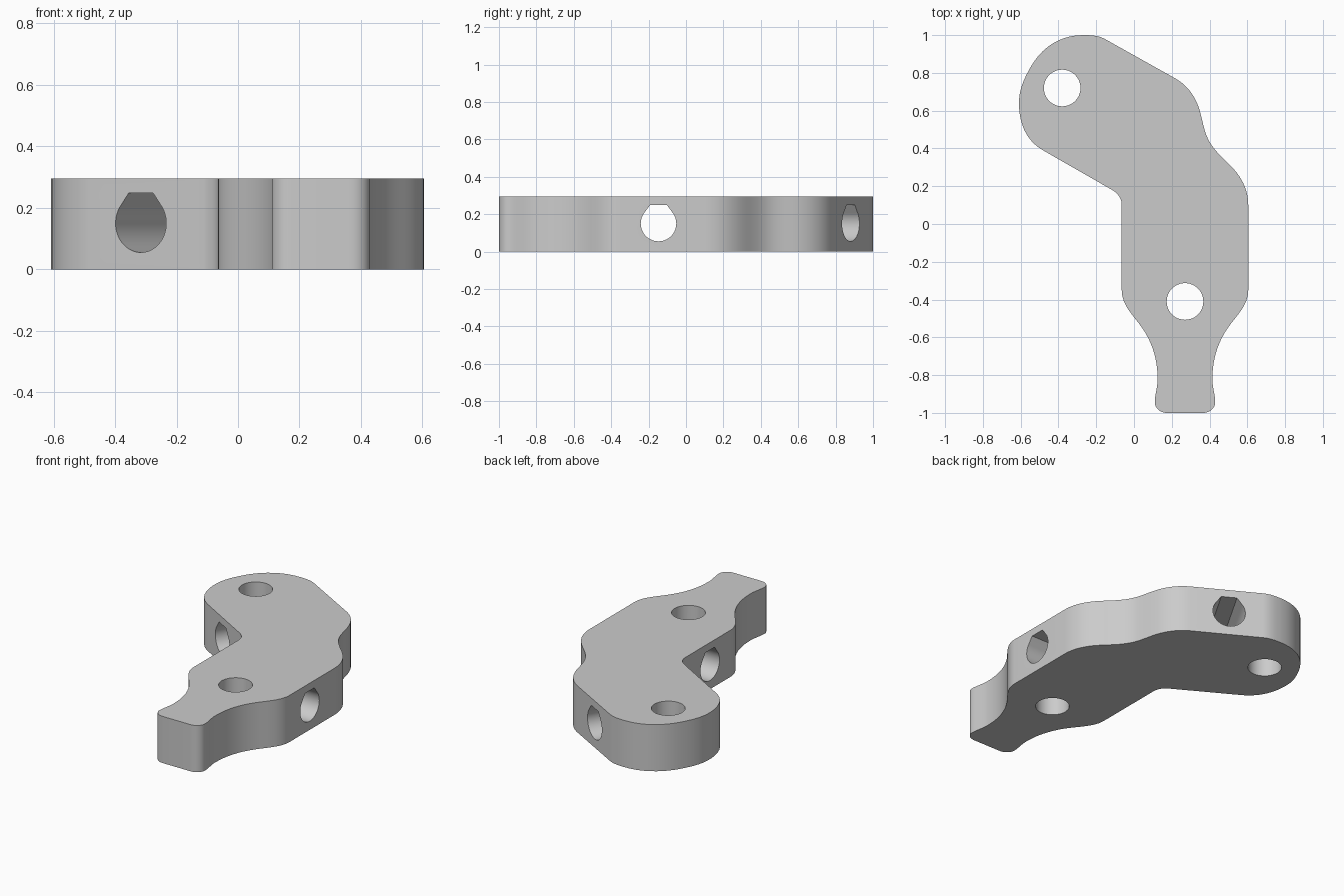
import bpy
import bmesh
from math import sin, cos, radians
from mathutils import Vector, Matrix

cube = bpy.data.objects.get("Cube")
if cube:
    bpy.data.objects.remove(cube, do_unlink=True)

HEIGHT = 0.295
AXIS_X = 0.27      # mirror line of the lower arm
HOLE_R = 0.097
STEPS = 10

grey = bpy.data.materials.new("light grey")
grey.use_nodes = True
colour = (0.6, 0.6, 0.6, 1)
grey.diffuse_color = colour
grey.node_tree.nodes["Principled BSDF"].inputs["Base Color"].default_value = colour


def smooth_outline(nodes):
    """Closed curve through (x, y, heading in degrees) nodes."""
    points = []
    for a, b in zip(nodes, nodes[1:] + nodes[:1]):
        p, q = Vector(a[:2]), Vector(b[:2])
        reach = (q - p).length
        turn = abs((b[2] - a[2] + 180) % 360 - 180)
        steps = 1 if turn < 1 else STEPS
        # handle length that approximates a circular arc
        reach *= 0.345 / max(cos(radians(turn / 4)), 0.5) ** 2
        ha = p + reach * Vector((cos(radians(a[2])), sin(radians(a[2]))))
        hb = q - reach * Vector((cos(radians(b[2])), sin(radians(b[2]))))
        for i in range(steps):
            t = i / steps
            s = 1 - t
            points.append(p * s**3 + ha * 3 * s * s * t + hb * 3 * s * t * t + q * t**3)
    return points


def prism(name, points, depth, matrix=Matrix()):
    """Extrude a flat outline along its local z axis."""
    bm = bmesh.new()
    face = bm.faces.new([bm.verts.new((p[0], p[1], 0)) for p in points])
    ext = bmesh.ops.extrude_face_region(bm, geom=[face])
    verts = [v for v in ext["geom"] if isinstance(v, bmesh.types.BMVert)]
    bmesh.ops.translate(bm, verts=verts, vec=(0, 0, depth))
    bmesh.ops.transform(bm, matrix=matrix, verts=bm.verts)
    bmesh.ops.recalc_face_normals(bm, faces=bm.faces)
    mesh = bpy.data.meshes.new(name)
    bm.to_mesh(mesh)
    bm.free()
    mesh.materials.append(grey)
    obj = bpy.data.objects.new(name, mesh)
    bpy.context.collection.objects.link(obj)
    return obj


def circle(radius, start=0, sweep=360, n=48):
    return [(radius * cos(radians(start + sweep * i / n)),
             radius * sin(radians(start + sweep * i / n))) for i in range(n)]


# Outline: the tapered neck and lower arm are symmetric
neck = [(0.365, -1, 0), (0.43, -0.935, 95), (0.415, -0.82, 90),
        (0.515, -0.525, 52), (0.605, -0.35, 90)]
elbow = [(0.605, 0.10, 90), (0.51, 0.31, 135), (0.40, 0.435, 120),
         (0.351, 0.59, 105), (0.22, 0.77, 150)]
head = [(-0.15, 0.977, 150), (-0.27, 1, 180), (-0.545, 0.835, 240),
        (-0.609, 0.64, 270), (-0.485, 0.392, 330)]
inner_corner = [(-0.115, 0.18, 330), (-0.065, 0.10, 270)]
mirrored_neck = [(2 * AXIS_X - x, y, -a) for x, y, a in reversed(neck)]
plate = prism("bent_arm_plate",
              smooth_outline(neck + elbow + head + inner_corner + mirrored_neck), HEIGHT)

# Upright pin holes
cutters = []
for name, x, y in (("upper_pin_cutter", -0.38, 0.72), ("lower_pin_cutter", AXIS_X, -0.41)):
    cutters.append(prism(name, circle(HOLE_R), 1, Matrix.Translation((x, y, -0.3))))

# Teardrop cross holes with a flat roof
teardrop = circle(0.095, 145, 250) + [(0.078, 0.054), (0.046, 0.098), (-0.046, 0.098)]
for name, x, y, heading in (("upper_cross_cutter", -0.316, 0.295, 60),
                            ("lower_cross_cutter", -0.065, -0.147, 0)):
    d = Vector((cos(radians(heading)), sin(radians(heading)), 0))
    up = Vector((0, 0, 1))
    frame = Matrix((up.cross(d), up, d)).transposed()
    frame.col[0] = up.cross(d)
    matrix = Matrix.Translation(Vector((x, y, 0.15)) - d * 0.15) @ frame.to_4x4()
    cutters.append(prism(name, teardrop, 0.97, matrix))

for cutter in cutters:
    mod = plate.modifiers.new(cutter.name, "BOOLEAN")
    mod.operation = "DIFFERENCE"
    mod.solver = "EXACT"
    mod.object = cutter

# Apply the cuts, then drop the cutters
bpy.context.view_layer.objects.active = plate
for obj in bpy.context.selected_objects:
    obj.select_set(False)
plate.select_set(True)
for mod in list(plate.modifiers):
    bpy.ops.object.modifier_apply(modifier=mod.name)
for cutter in cutters:
    bpy.data.objects.remove(cutter, do_unlink=True)
bpy.ops.object.shade_smooth_by_angle(angle=radians(30))
